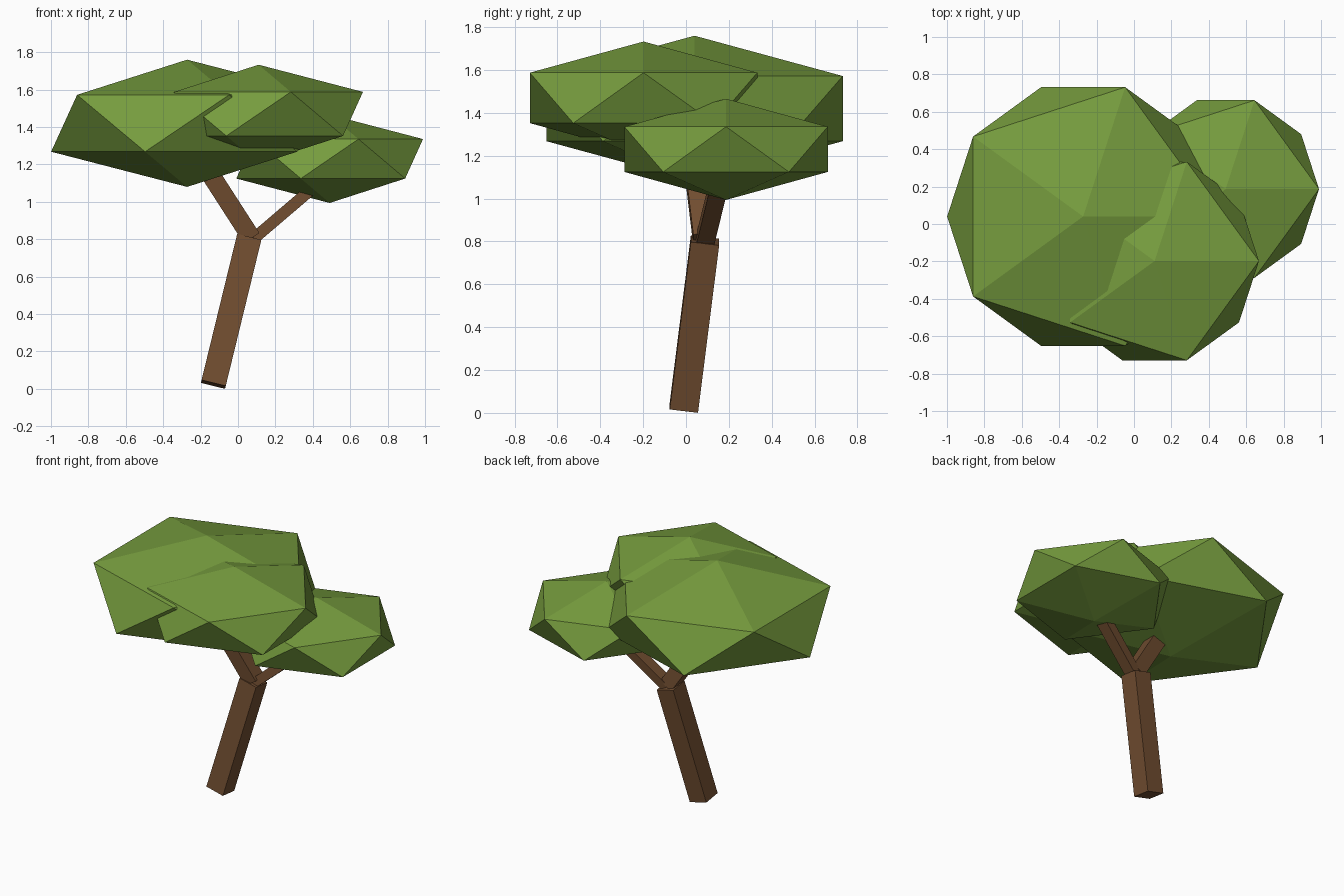
import bpy
from math import radians
from mathutils import Euler, Vector

cube = bpy.data.objects.get("Cube")
if cube:
    bpy.data.objects.remove(cube, do_unlink=True)


def make_material(name, rgb):
    mat = bpy.data.materials.new(name)
    mat.use_nodes = True
    color = (*rgb, 1.0)
    mat.diffuse_color = color
    bsdf = next(n for n in mat.node_tree.nodes if n.type == "BSDF_PRINCIPLED")
    bsdf.inputs["Base Color"].default_value = color
    bsdf.inputs["Roughness"].default_value = 0.9
    return mat


leaf_green = make_material("leaf green", (0.181, 0.332, 0.048))
bark_brown = make_material("bark brown", (0.165, 0.075, 0.030))


def finish(name, scale, material):
    obj = bpy.context.object
    obj.name = name
    obj.scale = scale
    obj.data.materials.append(material)
    bpy.ops.object.transform_apply(location=False, rotation=False, scale=True)
    bpy.ops.object.shade_flat()
    return obj


def limb(name, base, tilt_back, tilt_side, width, depth, length):
    """Square beam growing from the centre of its lower end."""
    turn = Euler((radians(-tilt_back), radians(tilt_side), 0))
    middle = Vector(base) + turn.to_matrix() @ Vector((0, 0, length / 2))
    bpy.ops.mesh.primitive_cube_add(size=1, location=middle, rotation=turn)
    return finish(name, (width, depth, length), bark_brown)


def foliage(name, center, radius, half_height):
    """Flattened twenty-sided leaf clump."""
    bpy.ops.mesh.primitive_ico_sphere_add(subdivisions=1, radius=1, location=center)
    return finish(name, (radius, radius, half_height), leaf_green)


# Leaning trunk and the two branches of the fork
limb("trunk", (-0.132, -0.01, 0.024), 7, 13.7, 0.133, 0.133, 0.81)
limb("right_branch", (0.07, 0.084, 0.81), -5.8, -32.8, 0.10, 0.10, 0.52)
limb("left_branch", (0.08, 0.088, 0.80), 9, 49.5, 0.062, 0.083, 0.5)

# Overlapping leaf clumps
foliage("large_foliage", (-0.272, 0.04, 1.42), 0.813, 0.34)
foliage("front_foliage", (0.11, -0.198, 1.47), 0.624, 0.263)
foliage("left_foliage", (0.49, 0.187, 1.23), 0.558, 0.236)
